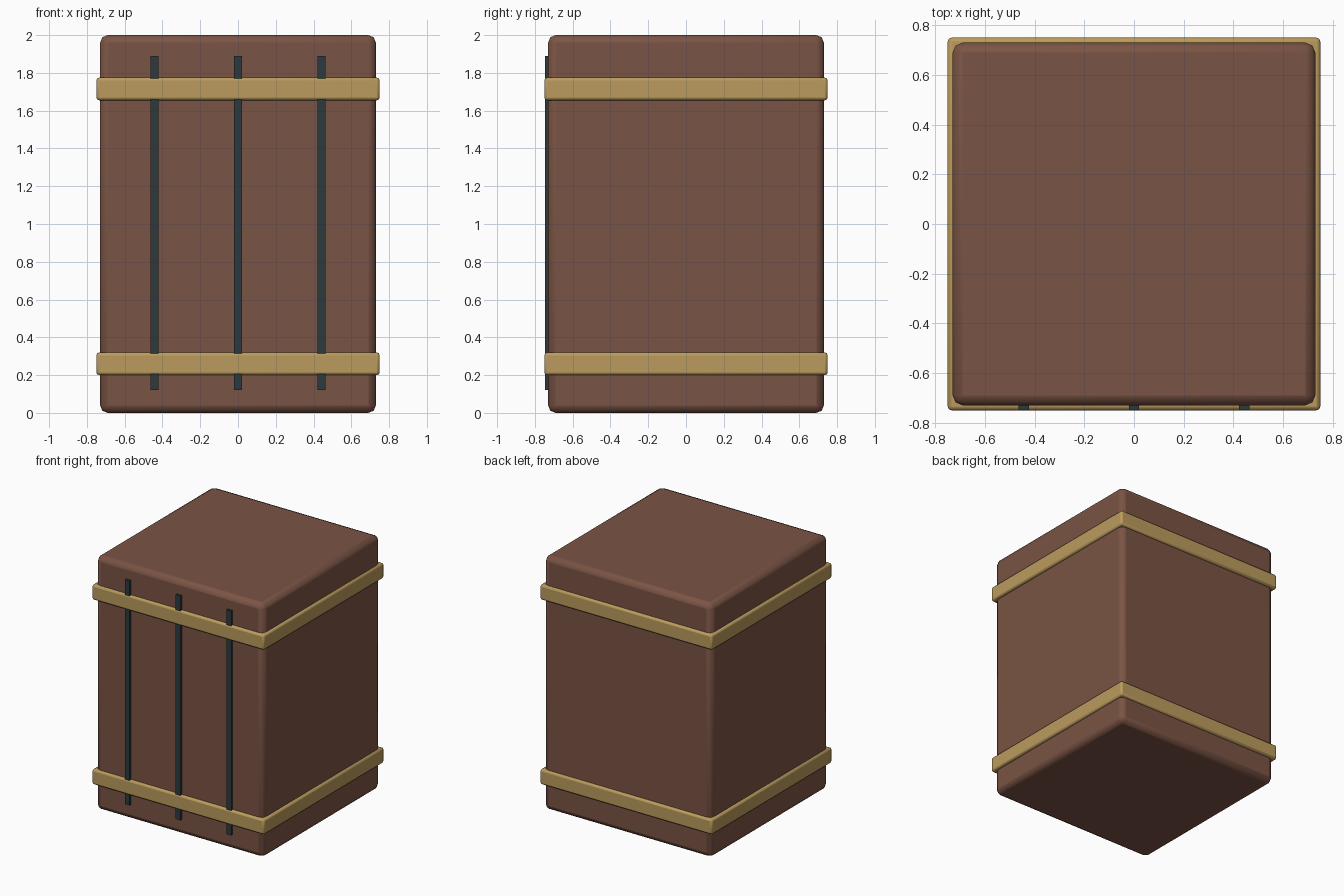
import bpy
import math

if "Cube" in bpy.data.objects:
    bpy.data.objects.remove(bpy.data.objects["Cube"])


def material(name, color):
    m = bpy.data.materials.new(name)
    m.diffuse_color = (*color, 1)
    m.use_nodes = True
    m.node_tree.nodes["Principled BSDF"].inputs["Base Color"].default_value = m.diffuse_color
    return m


wood = material("brown_wood", (0.195, 0.088, 0.058))
brass = material("brass", (0.50, 0.33, 0.11))
iron = material("dark_iron", (0.025, 0.042, 0.048))


def box(name, center, size, mat, bevel=0.0, segments=2):
    bpy.ops.mesh.primitive_cube_add(size=1, location=center)
    ob = bpy.context.object
    ob.name = name
    ob.scale = size
    bpy.ops.object.transform_apply(location=False, rotation=False, scale=True)
    ob.data.materials.append(mat)
    if bevel:
        mod = ob.modifiers.new("rounded_edges", "BEVEL")
        mod.width = bevel
        mod.segments = segments
        bpy.ops.object.shade_smooth_by_angle(angle=math.radians(30))
    return ob


# Main body
box("crate_body", (0, 0, 1), (1.46, 1.46, 2), wood, 0.04)

# Bands wrapped round the body
for label, z in (("lower", 0.26), ("upper", 1.715)):
    box(label + "_band", (0, 0, z), (1.5, 1.5, 0.12), brass, 0.015)

# Upright strips on the front
for label, x in (("left", -0.443), ("middle", 0), ("right", 0.443)):
    box(label + "_front_strip", (x, -0.733, 1.005), (0.042, 0.026, 1.77), iron)
